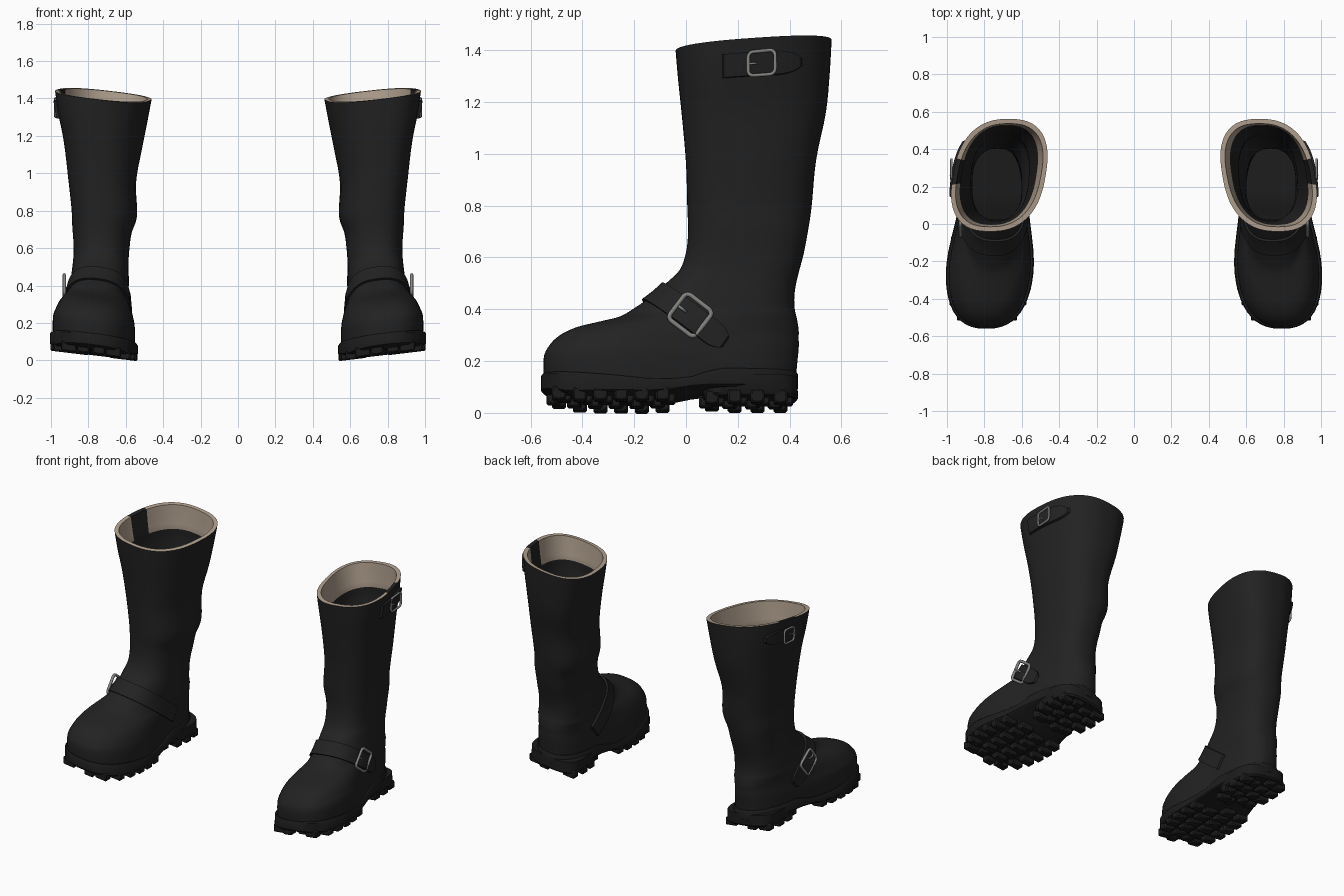
import bpy, bmesh, math
from mathutils import Vector, Matrix
from mathutils.bvhtree import BVHTree

if "Cube" in bpy.data.objects:
    bpy.data.objects.remove(bpy.data.objects["Cube"])

S = 56  # points per ring


def material(name, r, g, b):
    m = bpy.data.materials.new(name)
    m.diffuse_color = (r, g, b, 1)
    m.use_nodes = True
    m.node_tree.nodes["Principled BSDF"].inputs["Base Color"].default_value = m.diffuse_color
    return m


LEATHER = material("black leather", .016, .016, .016)
RUBBER = material("black rubber", .012, .012, .012)
LINING = material("tan lining", .45, .36, .28)
METAL = material("grey metal", .24, .24, .23)


def make(name, bm, mats, angle=40):
    """Lean the part like the worn boot, mirror it to the other boot, shade it."""
    bmesh.ops.recalc_face_normals(bm, faces=bm.faces)
    for v in bm.verts:
        x, y, z = v.co
        v.co.z += .12 * (x - .74) + .09 * (y - .26) * min(1, max(0, (z - .7) / .7))
    me = bpy.data.meshes.new(name)
    bm.to_mesh(me)
    bm.free()
    ob = bpy.data.objects.new(name, me)
    bpy.context.collection.objects.link(ob)
    for m in mats:
        me.materials.append(m)
    bpy.ops.object.select_all(action='DESELECT')
    ob.select_set(True)
    bpy.context.view_layer.objects.active = ob
    bpy.ops.object.shade_smooth_by_angle(angle=math.radians(angle))
    ob.modifiers.new("other boot", 'MIRROR').use_clip = False
    return ob


def ring(row, n=2.5, g=0.0, zf=None):
    """Foot-shaped outline: z, front y, back y, half widths, centre x, waist pinch."""
    z, yf, yb, wf, wb, xf, xb, k = row
    pts = []
    for i in range(S):
        t = 2 * math.pi * i / S
        c, s = (math.copysign(abs(q) ** (2 / n), q) for q in (math.cos(t), math.sin(t)))
        f = (1 + c) / 2
        y = yf - g + (yb - yf + 2 * g) * f
        w = (wf + (wb - wf) * f + g) * (1 - k * math.exp(-((y - .08) / .2) ** 2))
        pts.append(Vector((xf + (xb - xf) * f + w * s, y, zf(y) if zf else z)))
    return pts


def half(y, row, n=2.5):
    z, yf, yb, wf, wb, xf, xb, k = row
    f = (y - yf) / (yb - yf)
    w = (wf + (wb - wf) * f) * (1 - k * math.exp(-((y - .08) / .2) ** 2))
    return xf + (xb - xf) * f, w * (1 - abs(2 * f - 1) ** n) ** (1 / n)


def loft(rings, rule=None):
    bm = bmesh.new()
    vs = [[bm.verts.new(p) for p in r] for r in rings]
    for j in range(len(vs) - 1):
        for i in range(S):
            k = (i + 1) % S
            f = bm.faces.new((vs[j][i], vs[j][k], vs[j + 1][k], vs[j + 1][i]))
            if rule:
                f.material_index = rule(j, f.calc_center_median())
    for r in (vs[0], vs[-1]):  # caps made of cross strips
        for i in range(S // 2):
            f = list(dict.fromkeys((r[i], r[i + 1], r[S - i - 1], r[(S - i) % S])))
            bm.faces.new(f)
    return bm


def resample(rows, steps=4):
    out = []
    for i in range(len(rows) - 1):
        p = [rows[min(max(i + d, 0), len(rows) - 1)] for d in (-1, 0, 1, 2)]
        for s in range(steps):
            t = s / steps
            out.append([.5 * (2 * b + (c - a) * t + (2 * a - 5 * b + 4 * c - d) * t * t
                              + (3 * b - a - 3 * c + d) * t ** 3) for a, b, c, d in zip(*p)])
    return out + [list(rows[-1])]


# boot upper: foot and shaft outside, folded rim, lining and hollow inside
rows = resample([
    (.09, -.545, .42, .25, .18, .79, .73, .14), (.20, -.55, .43, .25, .18, .79, .73, .14),
    (.25, -.53, .435, .235, .175, .785, .73, .13), (.29, -.49, .435, .215, .17, .78, .73, .1),
    (.32, -.43, .435, .19, .17, .775, .73, .07), (.342, -.345, .432, .17, .17, .77, .73, .05),
    (.365, -.26, .428, .157, .17, .76, .73, .03), (.40, -.20, .42, .15, .165, .755, .73, .02),
    (.45, -.13, .418, .145, .16, .745, .73, 0), (.50, -.075, .425, .145, .152, .74, .73, 0),
    (.55, -.025, .437, .146, .148, .735, .73, 0), (.62, 0, .455, .15, .15, .735, .725, 0),
    (.70, .008, .47, .158, .158, .735, .72, 0), (.80, .005, .485, .174, .174, .73, .70, 0),
    (.97, 0, .502, .18, .18, .745, .71, 0), (1.15, -.015, .54, .203, .203, .755, .69, 0),
    (1.30, -.03, .555, .23, .23, .765, .68, 0), (1.42, -.04, .562, .248, .248, .77, .67, 0)])
N = len(rows)
outside = [ring(r) for r in rows]
inside = [ring(r, g=-.025 if r[0] > 1.25 else -.015) for r in reversed(rows)]


def upper_rule(j, c):
    gap = c.x > .72 and .2 < c.y < .33
    return 1 if j >= N - 1 and c.z > 1.25 and not gap else 0


upper = loft(outside + inside, upper_rule)
surface = BVHTree.FromBMesh(upper)
make("boot_upper", upper, [LEATHER, LINING])


# sole with a curved arch, and the heel block
def steps(*pairs):
    def f(y):
        for (a, p), (b, q) in zip(pairs, pairs[1:]):
            if y <= b:
                return p + (q - p) * max(0, (y - a) / (b - a))
        return pairs[-1][1]
    return f


top = steps((-.57, .142), (-.3, .118), (-.1, .1), (.02, .115), (.12, .15), (.5, .158))
bottom = steps((-.57, .075), (-.45, .05), (-.1, .05), (.05, .078), (.5, .09))
SOLE = (0, -.553, .426, .262, .185, .79, .73, .12)
HEEL = (0, .065, .43, .168, .178, .745, .73, 0)
make("sole", loft([ring(SOLE, g=g, zf=lambda y, h=h, f=f: f(y) + h) for g, f, h in (
    (-.03, top, 0), (.001, top, 0), (.007, top, -.008), (.007, bottom, .008), (-.003, bottom, 0))]), [RUBBER])
make("heel_block", loft([ring(HEEL, 3.2, g, lambda y, z=z: z) for g, z in (
    (0, .13), (.002, .06), (-.006, .05))]), [RUBBER])


# tread lugs under the sole and heel, and pads on the insole
def lug(bm, x, y, z, sx, sy, sz):
    m = Matrix.Translation((x, y, z)) @ Matrix.Diagonal((sx, sy, sz, 1))
    part = bmesh.ops.create_cube(bm, size=1, matrix=m)["verts"]
    edges = list({e for v in part for e in v.link_edges})
    bmesh.ops.bevel(bm, geom=edges, offset=.007, segments=1, affect='EDGES')


tread = bmesh.new()
for y, row, n in [(-.49 + .08 * i, SOLE, 2.5) for i in range(6)] + [(.1 + .088 * i, HEEL, 3.2) for i in range(4)]:
    cx, hw = half(y, row, n)
    z = .05 if row is HEEL else bottom(y)
    for s in (-1, 1):
        lug(tread, cx + s * (hw - .038), y, z - .004, .085, .054, .052)
        lug(tread, cx + s * hw * .27, y + .02 * s, z - .004, hw * .42, .058, .046)
make("tread_lugs", tread, [RUBBER])
pads = bmesh.new()
for i in range(4):
    for s in (-1, 0, 1):
        lug(pads, .74 + s * .085, .1 + .085 * i, .095, .07, .065, .04)
make("insole_pads", pads, [LEATHER])


# straps laid on the leather by casting rays inwards
def strap(name, ray, width, n=48, h=.014):
    bm = bmesh.new()
    cols = []
    for i in range(n + 1):
        u = i / n
        col = []
        for s, lift in ((-1, -.006), (-.97, h), (-.5, h), (0, h), (.5, h), (.97, h), (1, -.006)):
            o, d = ray(u, s * width(u))
            hit = surface.ray_cast(o, d)[0]
            col.append(bm.verts.new(hit - d * (lift if 0 < i < n else -.006)))
        cols.append(col)
    for a, b in zip(cols, cols[1:]):
        for k in range(6):
            bm.faces.new((a[k], a[k + 1], b[k + 1], b[k]))
    make(name, bm, [LEATHER])


def rounded(w, start):
    return lambda u: w if u < start else w * max(.1, 1 - ((u - start) / (1 - start)) ** 2) ** .5


down, across, side = Vector((0, .794, -.608)), Vector((0, .608, .794)), Vector((1, 0, 0))


def instep_ray(u, s):
    a = math.radians(-115 + 228 * u)
    d = math.sin(a) * side - math.cos(a) * down
    return Vector((.74, .1, .291)) + across * s + d, -d


def top_ray(u, s):
    return Vector((2, .14 + .31 * u, 1.32 + s)), -side


strap("instep_strap", instep_ray, rounded(.05, .9))
strap("top_strap", top_ray, rounded(.046, .65), h=.016)


# buckles: a rounded square frame with a short prong
def tube(bm, pts, r, n, closed):
    rings = []
    for i, p in enumerate(pts):
        q = pts[(i + 1) % len(pts)] if closed or i + 1 < len(pts) else p
        t = (q - (pts[i - 1] if closed or i else p)).normalized()
        b = t.cross(n)
        rings.append([bm.verts.new(p + r * (math.cos(k * math.pi / 4) * n + math.sin(k * math.pi / 4) * b))
                      for k in range(8)])
    for i in range(len(pts) if closed else len(pts) - 1):
        a, c = rings[i], rings[(i + 1) % len(pts)]
        for k in range(8):
            bm.faces.new((a[k], a[(k + 1) % 8], c[(k + 1) % 8], c[k]))
    if not closed:
        bm.faces.new(rings[0])
        bm.faces.new(rings[-1])


def buckle(name, ray, along, hu, hv, lift, r):
    hit, nor = surface.ray_cast(*ray)[:2]
    if nor.dot(ray[1]) > 0:
        nor = -nor
    n = (nor + side).normalized()
    u = (along - n * along.dot(n)).normalized()
    v = n.cross(u)
    p, c, pts = hit + n * lift, .02, []
    for q, (a, b) in enumerate(((1, 1), (-1, 1), (-1, -1), (1, -1))):
        for k in range(5):
            t = math.pi / 2 * (q + k / 4)
            pts.append(p + u * (a * (hu - c) + c * math.cos(t)) + v * (b * (hv - c) + c * math.sin(t)))
    bm = bmesh.new()
    tube(bm, pts, r, n, True)
    tube(bm, [p - u * hu, p - u * hu * .6 + n * .004, p - u * hu * .3 - n * .008], r * .7, n, False)
    make(name, bm, [METAL], 60)


buckle("instep_buckle", instep_ray(173 / 228, 0), down, .064, .062, .02, .009)
buckle("top_buckle", top_ray(.49, 0), Vector((0, 1, 0)), .052, .046, .026, .007)
